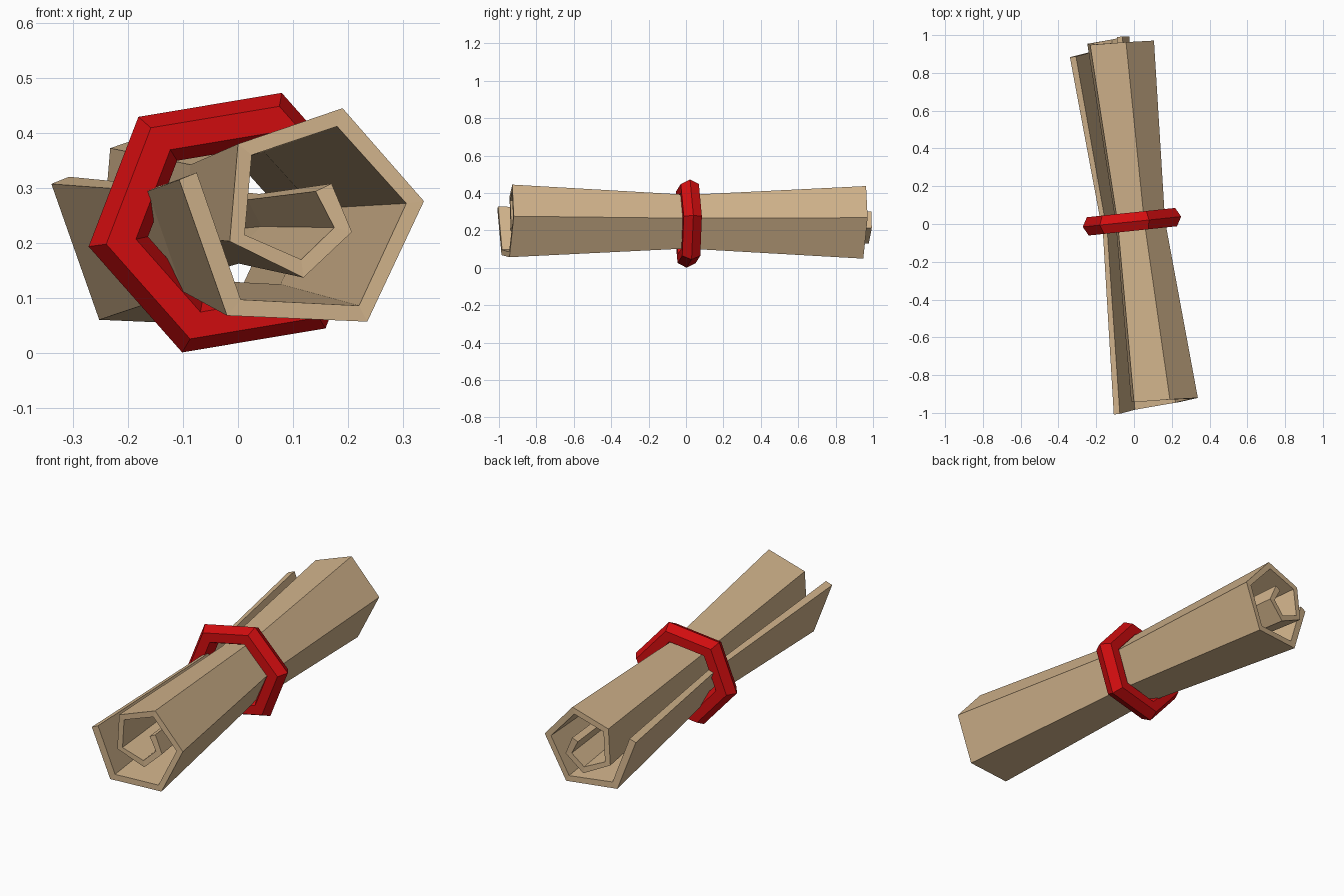
import bpy
import math
from mathutils import Matrix, Vector

if "Cube" in bpy.data.objects:
    bpy.data.objects.remove(bpy.data.objects["Cube"])

YAW = math.radians(7.0)      # scroll is turned slightly about z
HALF = 0.953                 # half length of the paper
PINCH = 0.74                 # how far the ring squeezes the middle
CENTRE_Z = 0.25


def material(name, rgb):
    m = bpy.data.materials.new(name)
    m.diffuse_color = (*rgb, 1.0)
    m.use_nodes = True
    m.node_tree.nodes["Principled BSDF"].inputs["Base Color"].default_value = m.diffuse_color
    return m


def make_object(name, verts, faces, mat):
    me = bpy.data.meshes.new(name)
    me.from_pydata(verts, [], faces)
    me.materials.append(mat)
    me.validate()
    ob = bpy.data.objects.new(name, me)
    bpy.context.collection.objects.link(ob)
    return ob


parchment = material("parchment tan", (0.645, 0.456, 0.262))
red = material("ribbon red", (0.65, 0.004, 0.005))

# Rolled sheet: spiral profile (x, z) at the front end, outer and inner skin
outer = [(-0.107, 0.315), (-0.02, 0.068), (0.235, 0.057), (0.338, 0.276), (0.19, 0.445),
         (0.0, 0.38), (-0.015, 0.203), (0.119, 0.137), (0.207, 0.22), (0.17, 0.308)]
inner = [(-0.075, 0.328), (0.005, 0.097), (0.22, 0.086), (0.306, 0.272), (0.18, 0.412),
         (0.025, 0.36), (0.012, 0.215), (0.115, 0.170), (0.175, 0.228), (0.141, 0.294)]
n = len(outer)
lengths = [0.0]
for a, b in zip(outer, outer[1:]):
    lengths.append(lengths[-1] + math.dist(a, b))

verts = []
for y, k in ((-HALF, 1.0), (0.0, PINCH), (HALF, 1.0)):
    for skin in (outer, inner):
        for (x, z), d in zip(skin, lengths):
            # the roll creeps along its axis, flap to the front, core to the back
            s = -0.035 + 0.075 * d / lengths[-1]
            lx = (x - (HALF - s) * math.sin(YAW)) / math.cos(YAW) * k
            ly = y + s
            lz = CENTRE_Z + (z - CENTRE_Z) * k - 0.004 * (y + HALF)
            verts.append((lx * math.cos(YAW) - ly * math.sin(YAW),
                          lx * math.sin(YAW) + ly * math.cos(YAW), lz))

# closed loop around the sheet section: along the outer skin, back on the inner
loop = list(range(n)) + list(range(2 * n - 1, n - 1, -1))
faces = []
for r in range(2):
    a, b = r * 2 * n, (r + 1) * 2 * n
    for i in range(2 * n):
        p, q = loop[i], loop[(i + 1) % (2 * n)]
        faces.append((a + p, b + p, b + q, a + q))
for i in range(n - 1):
    faces.append((i, i + 1, n + i + 1, n + i))
    e = 4 * n
    faces.append((e + i, e + n + i, e + n + i + 1, e + i + 1))
make_object("rolled_sheet", verts, faces, parchment)

# Tie ring: six-sided torus with a six-sided section
MAJOR, MINOR, SEG = 0.199, 0.052, 6
turn = Matrix.Translation((-0.011, 0.012, 0.237)) @ Matrix.Rotation(math.radians(6), 4, 'Z')
verts, faces = [], []
for i in range(SEG):
    a = math.radians(10 + 60 * i)
    for j in range(SEG):
        b = math.tau * j / SEG
        rad = MAJOR + MINOR * math.cos(b)
        verts.append(turn @ Vector((1.06 * rad * math.cos(a), MINOR * 1.08 * math.sin(b),
                                    rad * math.sin(a))))
        ni, nj = (i + 1) % SEG, (j + 1) % SEG
        faces.append((i * SEG + j, i * SEG + nj, ni * SEG + nj, ni * SEG + j))
make_object("tie_ring", verts, faces, red)

# consistent outward normals
import bmesh
for ob in bpy.data.objects:
    bm = bmesh.new()
    bm.from_mesh(ob.data)
    bmesh.ops.recalc_face_normals(bm, faces=bm.faces[:])
    bm.to_mesh(ob.data)
    bm.free()
